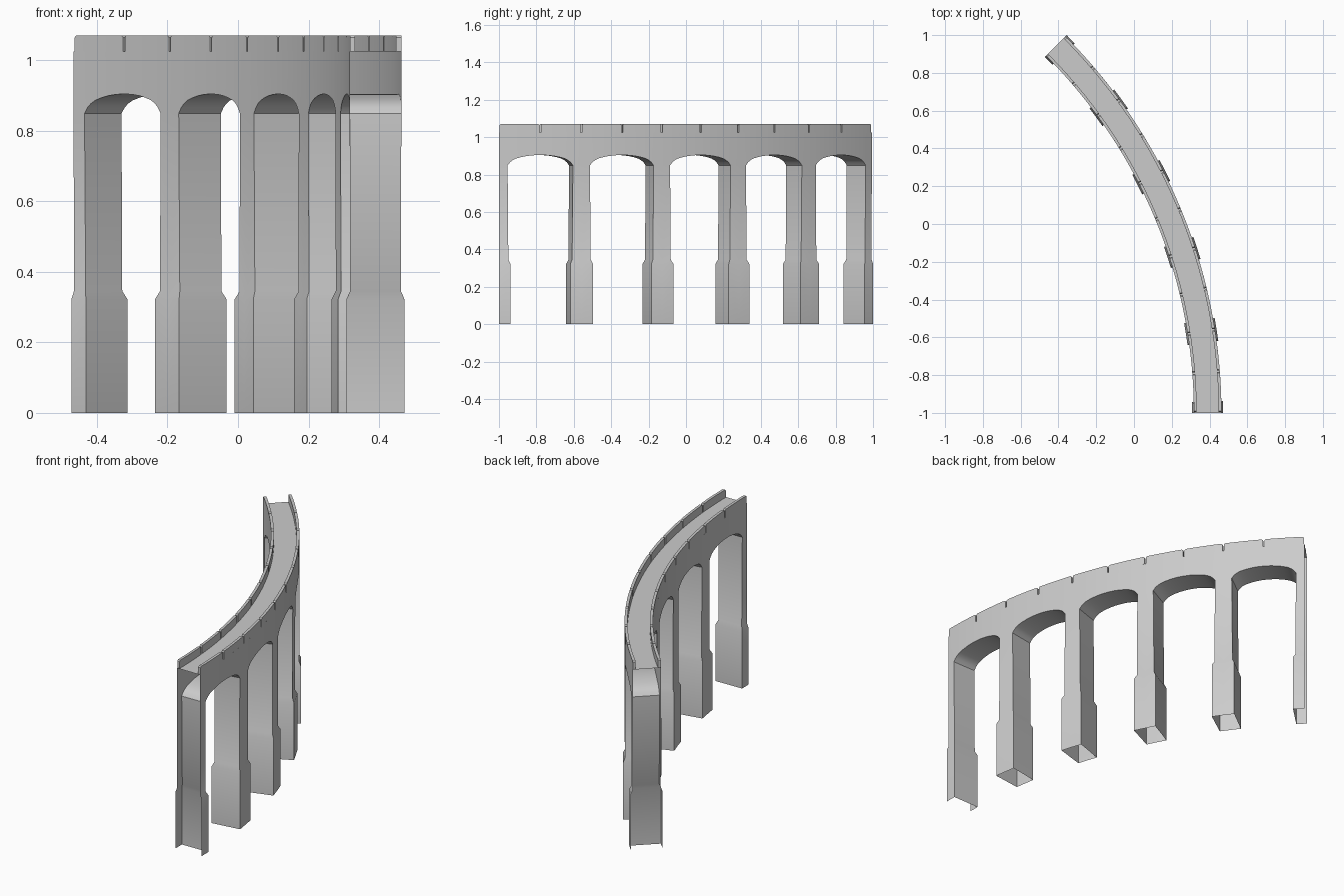
import bpy, bmesh, math

if "Cube" in bpy.data.objects:
    bpy.data.objects.remove(bpy.data.objects["Cube"])

R, CX, CY = 2.746, -2.356, -1.0        # bend of the viaduct centreline
SPANS = 5
TOTAL = R * math.radians(45)
L = TOTAL / SPANS                      # length of one span
WALL, DECK, TOP = 0.073, 1.025, 1.07   # half width, deck height, parapet top


def bend(s, w, z):
    """Wrap straight coordinates (along, across, up) onto the arc."""
    a = s / R
    return (CX + (R + w) * math.cos(a), CY + (R + w) * math.sin(a), z)


def make(name, faces, angle=30):
    bm = bmesh.new()
    for f in faces:
        bm.faces.new([bm.verts.new(bend(*p)) for p in f])
    bmesh.ops.remove_doubles(bm, verts=bm.verts, dist=1e-5)
    bmesh.ops.recalc_face_normals(bm, faces=bm.faces)
    me = bpy.data.meshes.new(name)
    bm.to_mesh(me)
    bm.free()
    ob = bpy.data.objects.new(name, me)
    bpy.context.collection.objects.link(ob)
    bpy.context.view_layer.objects.active = ob
    ob.select_set(True)
    bpy.ops.object.shade_smooth_by_angle(angle=math.radians(angle))
    ob.select_set(False)


# pier levels: (half length, half width, height)
PIER = [(0.060, 0.082, 0), (0.060, 0.082, 0.322),
        (0.049, 0.072, 0.345), (0.045, WALL, 0.849)]
# half arch: (distance from pier centre, height)
ARCH = [(0.045, 0.849), (0.058, 0.866), (0.072, 0.877), (0.09, 0.886),
        (0.115, 0.893), (0.145, 0.899), (0.18, 0.903), (L / 2, 0.904)]

shell = []
for k in range(SPANS + 1):
    for d in (-1, 1):
        if (k == 0 and d < 0) or (k == SPANS and d > 0):
            continue                   # the two ends are open half piers
        c = k * L
        # hollow pier: two sides and the face under the arch
        for (t0, w0, z0), (t1, w1, z1) in zip(PIER, PIER[1:]):
            for e in (-1, 1):
                shell.append([(c, e*w0, z0), (c + d*t0, e*w0, z0),
                              (c + d*t1, e*w1, z1), (c, e*w1, z1)])
            shell.append([(c + d*t0, -w0, z0), (c + d*t0, w0, z0),
                          (c + d*t1, w1, z1), (c + d*t1, -w1, z1)])
        # spandrel walls, soffit and deck
        cols = [(0, ARCH[0][1])] + ARCH
        for i, ((t0, z0), (t1, z1)) in enumerate(zip(cols, cols[1:])):
            a, b = c + d*t0, c + d*t1
            for e in (-WALL, WALL):
                shell.append([(a, e, z0), (b, e, z1), (b, e, DECK), (a, e, DECK)])
            shell.append([(a, -WALL, DECK), (b, -WALL, DECK),
                          (b, WALL, DECK), (a, WALL, DECK)])
            if i:
                shell.append([(a, -WALL, z0), (b, -WALL, z1),
                              (b, WALL, z1), (a, WALL, z0)])
make("viaduct_arches_and_deck", shell)

# parapet blocks, two per span on each side, with bevelled top corners
GAP, BEV, THICK, STEPS = 0.004, 0.006, 0.015, 5
for e, side in ((-1, "inner"), (1, "outer")):
    faces = []
    for k in range(SPANS * 2):
        a, b = k * L / 2 + GAP, (k + 1) * L / 2 - GAP
        mid = [a + BEV + (b - a - 2*BEV) * i / STEPS for i in range(STEPS + 1)]
        stations = [(a, TOP - BEV)] + [(s, TOP) for s in mid] + [(b, TOP - BEV)]
        w0, w1 = e * (WALL - THICK), e * WALL
        rings = [[(s, w0, DECK), (s, w1, DECK), (s, w1, z), (s, w0, z)]
                 for s, z in stations]
        for p, q in zip(rings, rings[1:]):
            for i in range(4):
                j = (i + 1) % 4
                faces.append([p[i], p[j], q[j], q[i]])
        faces += [rings[0], rings[-1]]
    make(side + "_parapet", faces)
